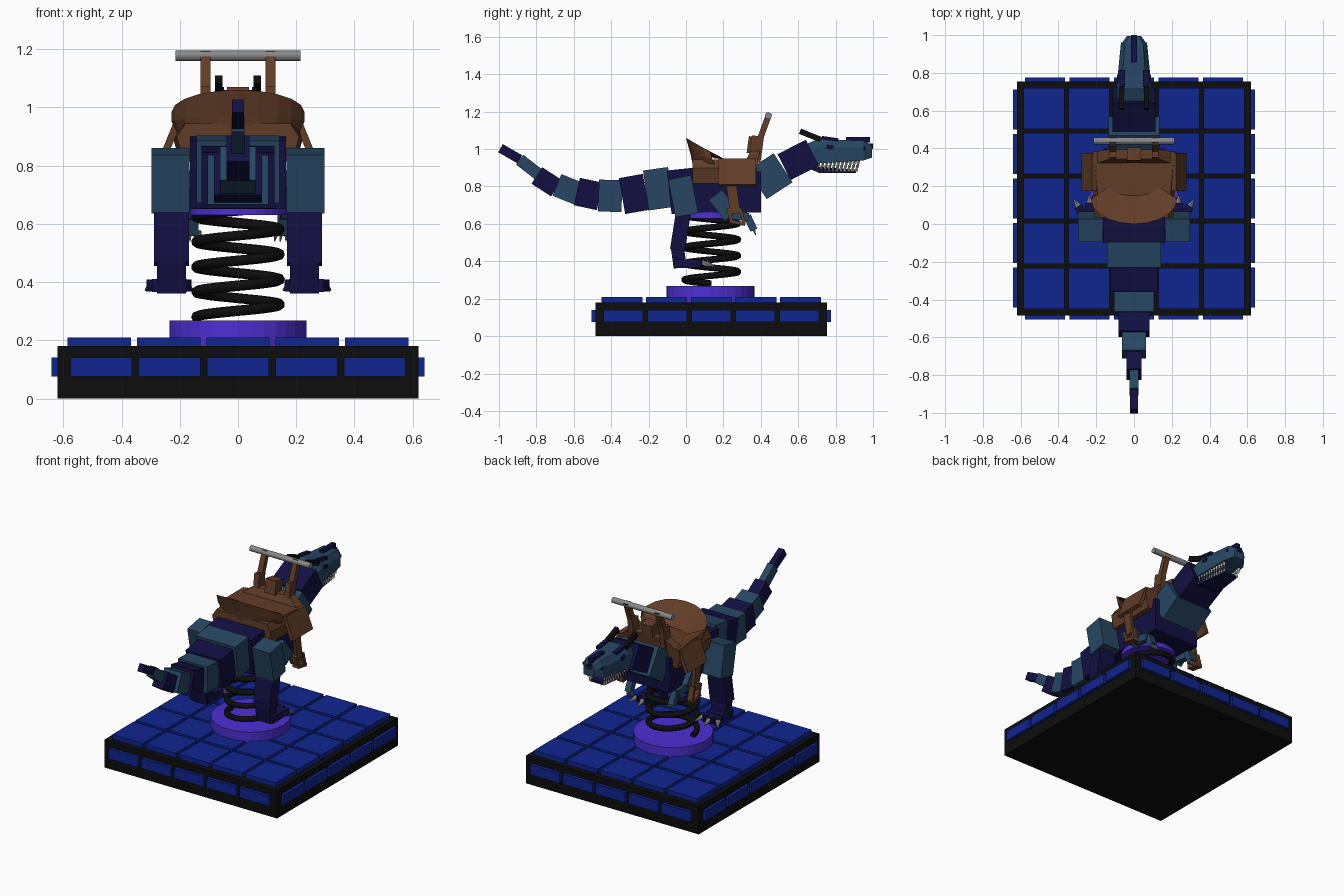
import bpy, bmesh, math
from mathutils import Vector, Matrix, Euler

if "Cube" in bpy.data.objects:
    bpy.data.objects.remove(bpy.data.objects["Cube"])


def material(name, r, g, b):
    m = bpy.data.materials.new(name)
    m.use_nodes = True
    m.diffuse_color = (r, g, b, 1)
    m.node_tree.nodes["Principled BSDF"].inputs["Base Color"].default_value = (r, g, b, 1)
    return m


navy = material("navy", .006, .005, .055)
teal = material("slate_blue", .02, .062, .125)
blue = material("tile_blue", .005, .018, .28)
black = material("black", .004, .004, .004)
purple = material("purple", .075, .028, .65)
brown = material("leather_brown", .12, .046, .02)
grey = material("metal_grey", .25, .25, .25)
ivory = material("tooth_ivory", .6, .6, .55)


def finish(name, bm, mat):
    bmesh.ops.recalc_face_normals(bm, faces=bm.faces)
    me = bpy.data.meshes.new(name)
    bm.to_mesh(me)
    bm.free()
    me.materials.append(mat)
    ob = bpy.data.objects.new(name, me)
    bpy.context.collection.objects.link(ob)
    return ob


def box(name, mat, loc, size, tilt=0, yaw=0, roll=0):
    """Box with tilt raising its +y end, in degrees."""
    bm = bmesh.new()
    rot = Euler([math.radians(a) for a in (tilt, roll, yaw)]).to_matrix().to_4x4()
    bmesh.ops.create_cube(bm, size=1, matrix=Matrix.Translation(loc) @ rot @ Matrix.Diagonal((*size, 1)))
    return finish(name, bm, mat)


def rod(name, mat, a, b, r1, r2=None, sides=12):
    """Cylinder or cone between two points."""
    a, b = Vector(a), Vector(b)
    d = b - a
    bm = bmesh.new()
    m = Matrix.Translation((a + b) / 2) @ d.to_track_quat('Z', 'Y').to_matrix().to_4x4()
    bmesh.ops.create_cone(bm, cap_ends=True, segments=sides, radius1=r1,
                          radius2=r1 if r2 is None else r2, depth=d.length, matrix=m)
    return finish(name, bm, mat)


def loft(name, mat, rings, closed=True):
    """Skin equal-length rows of points; closed rows get end caps."""
    bm = bmesh.new()
    rows = [[bm.verts.new(p) for p in r] for r in rings]
    n = len(rows[0])
    for r, s in zip(rows, rows[1:]):
        for i in range(n if closed else n - 1):
            j = (i + 1) % n
            bm.faces.new((r[i], r[j], s[j], s[i]))
    if closed:
        bm.faces.new(rows[0])
        bm.faces.new(rows[-1])
    return finish(name, bm, mat)


# Tiled base
CY = .135
box("base_slab", black, (0, CY, .09), (1.24, 1.24, .18))
P = .2386
for i in range(5):
    u = (i - 2) * P
    for j in range(5):
        box("top_tile", blue, (u, CY + (j - 2) * P, .19), (.218, .218, .04))
    for s in (-1, 1):
        box("side_tile", blue, (u * .985, CY + s * .61, .108), (.212, .06, .065))
        box("side_tile", blue, (s * .61, CY + u * .985, .108), (.06, .212, .065))

# Spring with its mounting discs
rod("lower_disc", purple, (0, CY - .005, .18), (0, CY - .005, .268), .235, sides=32)
rod("upper_disc", purple, (0, CY, .63), (0, CY, .67), .165, sides=32)
cu = bpy.data.curves.new("spring", 'CURVE')
cu.dimensions = '3D'
cu.bevel_depth = .018
cu.bevel_resolution = 2
cu.use_fill_caps = True
N = 180
sp = cu.splines.new('POLY')
sp.points.add(N)
for k, p in enumerate(sp.points):
    t = k / N
    a = math.tau * 4.3 * t + math.pi
    p.co = (.143 * math.cos(a), CY + .143 * math.sin(a), .28 + .37 * t, 1)
cu.materials.append(black)
spring = bpy.data.objects.new("spring", cu)
bpy.context.collection.objects.link(spring)
bpy.context.view_layer.objects.active = spring
spring.select_set(True)
bpy.ops.object.convert(target='MESH')
bpy.ops.object.shade_smooth()

# Tail: y, z, width, length, height, tilt for each block from the tip
tail = [(-.94, .975, .04, .12, .05, -30), (-.84, .905, .045, .125, .065, -38),
        (-.745, .825, .08, .125, .105, -33), (-.632, .785, .125, .125, .125, -22),
        (-.522, .76, .165, .125, .15, -12), (-.405, .75, .21, .125, .17, -2),
        (-.278, .76, .25, .13, .195, 10), (-.148, .788, .285, .135, .215, 8)]
for i, (y, z, w, l, h, t) in enumerate(tail):
    box("tail_block", teal if i % 2 else navy, (0, y, z), (w, l, h), t)

# Body and neck
box("hips", navy, (0, .02, .78), (.33, .22, .235), 6)
box("torso", navy, (0, .23, .77), (.33, .34, .22))
box("neck_lower", teal, (0, .45, .855), (.27, .165, .185), 33)
box("neck_upper", navy, (0, .6, .942), (.225, .17, .155), 27)


# Head
def skull(rows):
    return [[(-w, y, lo), (w, y, lo), (w, y, (lo + 2 * hi) / 3), (w * .7, y, hi),
             (-w * .7, y, hi), (-w, y, (lo + 2 * hi) / 3)] for y, w, lo, hi in rows]


loft("skull", teal, skull([(.65, .09, .91, 1.03), (.72, .09, .925, 1.06), (.8, .085, .93, 1.05),
                           (.95, .07, .94, 1.045), (.995, .038, .955, 1.02)]))
loft("lower_jaw", navy, skull([(.65, .08, .9, .94), (.71, .075, .873, .905), (.91, .05, .873, .89)]))
box("nose_ridge", navy, (0, .92, 1.05), (.03, .13, .028))
box("nose_tip", navy, (0, .985, 1.015), (.03, .03, .03))
for s in (-1, 1):
    box("brow_horn", black, (s * .066, .665, 1.073), (.026, .12, .03), -22)
    box("brow", navy, (s * .062, .77, 1.055), (.028, .09, .018), -8)
    box("eye", navy, (s * .087, .77, 1.01), (.008, .04, .022), -10)
    box("nostril", navy, (s * .066, .95, 1.005), (.008, .02, .015))
    for k in range(11):
        y = .71 + k * .021
        x = s * (.078 - k * .002)
        rod("upper_tooth", ivory, (x, y, .94), (x, y, .9), .011, .002, 4)
        rod("lower_tooth", ivory, (x * .88, y - .008, .88), (x * .88, y - .008, .915), .009, .002, 4)

# Legs, feet and arms
for s in (-1, 1):
    box("thigh", teal, (s * .232, -.015, .748), (.13, .125, .205), 11)
    box("shin", navy, (s * .228, -.03, .56), (.12, .08, .2), -9)
    box("ankle", navy, (s * .228, -.04, .43), (.1, .07, .13), 8)
    box("foot", navy, (s * .235, -.01, .388), (.12, .11, .045))
    for a in (-32, 0, 32):
        d = Vector((math.sin(math.radians(a)), math.cos(math.radians(a)), 0))
        o = Vector((s * .237, 0, .388))
        box("toe", navy, o + d * .06, (.045, .1, .04), yaw=-a)
        rod("toe_claw", grey, o + d * .105 + Vector((0, 0, .004)), o + d * .15 - Vector((0, 0, .015)), .017, .005, 6)
    box("upper_arm", teal, (s * .175, .2, .7), (.05, .09, .14), 38)
    box("elbow", teal, (s * .165, .27, .645), (.04, .13, .045), -8)
    box("forearm", teal, (s * .155, .345, .605), (.04, .04, .085), 25)
    for k in (-1, 0, 1):
        rod("finger_claw", grey, (s * .15 + k * .015, .36, .575), (s * .145 + k * .02, .373, .54), .009, .002, 6)

# Saddle: seat, flaps and curved backrest
def ring(w0, w1, y0, y1, z):
    return [(-w0, y0, z), (w0, y0, z), (w1, y1, z), (-w1, y1, z)]


loft("saddle_seat", brown, [ring(.19, .2, .035, .37, .815), ring(.21, .225, .035, .38, .9),
                            ring(.18, .215, .035, .385, .945)])
arc = [math.radians(a) for a in range(-90, 91, 18)]
inner = [(.13 * math.sin(a), .2 - .05 * math.cos(a), .95) for a in arc]
rim = [(.228 * math.sin(a), .13 - .13 * math.cos(a), .985 + .075 * math.cos(a)) for a in arc]
edge = [(.228 * math.sin(a), .14 - .115 * math.cos(a), .95 + .02 * math.cos(a)) for a in arc]
under = [(.205 * math.sin(a), .16 - .12 * math.cos(a), .905 - .01 * math.cos(a)) for a in arc]
loft("saddle_backrest", brown, [inner, rim, edge, under], closed=False)
loft("saddle_pommel", brown, [ring(.2, .2, .32, .385, .94), ring(.13, .13, .345, .395, .99)])
box("pommel_horn", brown, (0, .365, 1.02), (.075, .07, .09), -8)
for s in (-1, 1):
    box("saddle_flap", brown, (s * .238, .275, .875), (.025, .2, .15), roll=-s * 22)
    box("stirrup_strap", brown, (s * .25, .25, .755), (.02, .055, .2), 8)
    box("stirrup_side", brown, (s * .25, .235, .645), (.035, .018, .08), 15)
    box("stirrup_side", brown, (s * .25, .3, .645), (.035, .018, .08), 15)
    box("stirrup_tread", brown, (s * .25, .275, .607), (.045, .085, .02), -10)
    box("handle_base", brown, (s * .112, .375, 1.0), (.035, .065, .14), -8)
    box("handle_arm", brown, (s * .112, .418, 1.115), (.035, .032, .16), -20)
rod("handle_bar", grey, (-.215, .44, 1.178), (.215, .44, 1.178), .018, sides=16)
